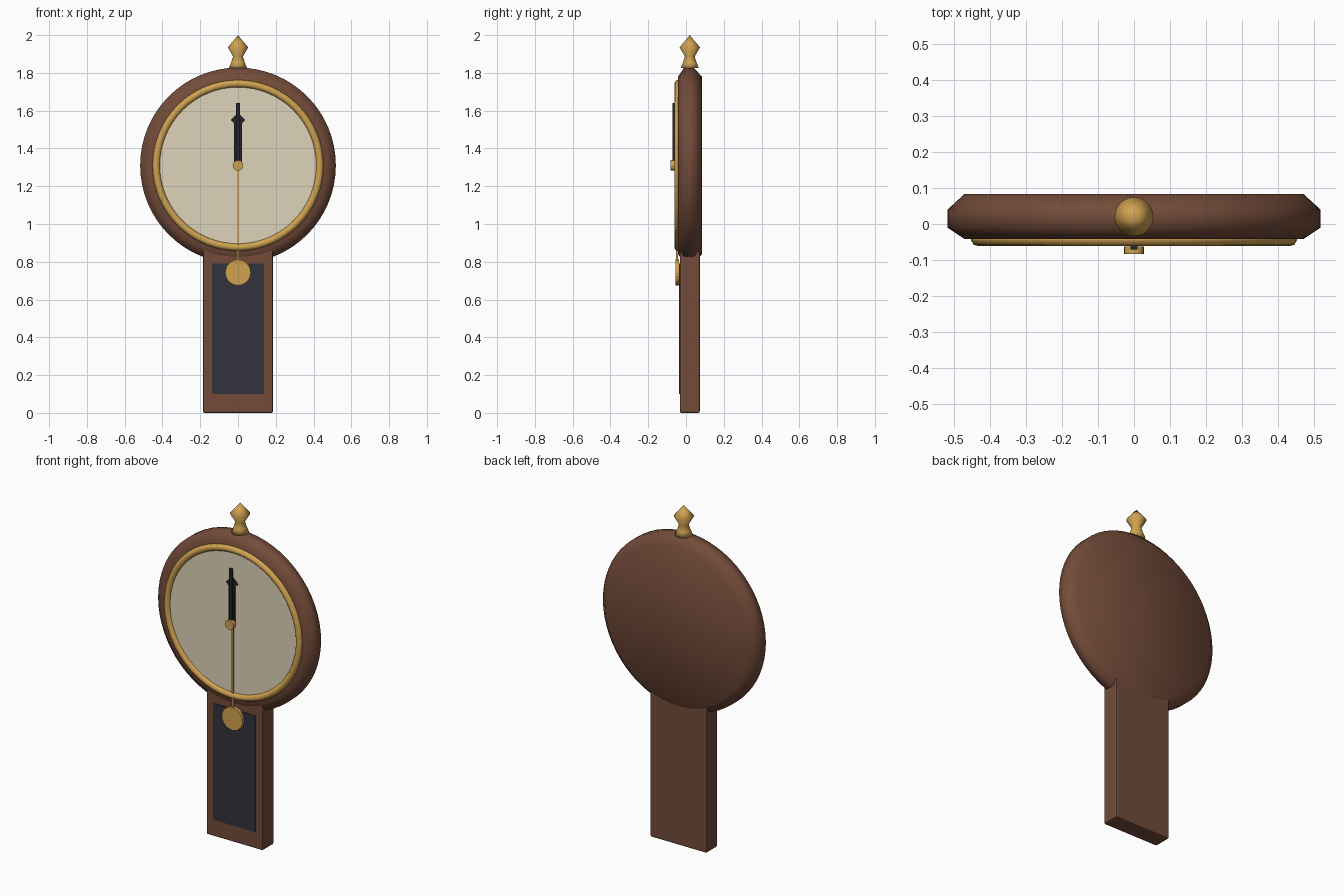
import bpy, bmesh
from math import sin, cos, pi
from mathutils import Matrix, Vector

cube = bpy.data.objects.get("Cube")
if cube:
    bpy.data.objects.remove(cube, do_unlink=True)

DIAL_Z = 1.31


def material(name, srgb):
    col = [((c / 255 + 0.055) / 1.055) ** 2.4 for c in srgb] + [1]
    m = bpy.data.materials.new(name)
    m.use_nodes = True
    m.diffuse_color = col
    bsdf = next(n for n in m.node_tree.nodes if n.type == 'BSDF_PRINCIPLED')
    bsdf.inputs["Base Color"].default_value = col
    return m


wood = material("walnut wood", (115, 75, 57))
brass = material("brass", (208, 162, 80))
cream = material("cream dial", (222, 211, 184))
dark = material("dark panel", (50, 50, 60))
black = material("black hands", (37, 37, 44))


def finish(name, bm, mat, smooth=False):
    bmesh.ops.recalc_face_normals(bm, faces=bm.faces)
    me = bpy.data.meshes.new(name)
    bm.to_mesh(me)
    bm.free()
    me.materials.append(mat)
    for p in me.polygons:
        p.use_smooth = smooth
    ob = bpy.data.objects.new(name, me)
    bpy.context.collection.objects.link(ob)
    return ob


def lathe(name, profile, mat, centre, upright=False, sides=64, closed=False, smooth=True):
    """Revolve (radius, offset) points about the y axis, or z if upright."""
    bm = bmesh.new()
    rings = []
    for r, h in profile:
        pts = []
        for i in range(sides if r else 1):
            a = 2 * pi * i / sides
            u, v = r * cos(a), r * sin(a)
            p = (u, v, h) if upright else (u, h, v)
            pts.append(bm.verts.new(Vector(p) + Vector(centre)))
        rings.append(pts)
    pairs = list(zip(rings, rings[1:])) + ([(rings[-1], rings[0])] if closed else [])
    for a, b in pairs:
        for i in range(sides):
            j = (i + 1) % sides
            quad = [a[i % len(a)], a[j % len(a)], b[j % len(b)], b[i % len(b)]]
            bm.faces.new(list(dict.fromkeys(quad)))
    return finish(name, bm, mat, smooth)


def disc(name, radius, front, back, mat, z, sides):
    rim = [(0, front), (radius, front), (radius, back), (0, back)]
    return lathe(name, rim, mat, (0, 0, z), sides=sides, smooth=False)


def box(name, x, y, z, mat, bevel=0):
    """Box spanning -x..x and the given y and z ranges."""
    bm = bmesh.new()
    size = (2 * x, y[1] - y[0], z[1] - z[0])
    mid = (0, sum(y) / 2, sum(z) / 2)
    bmesh.ops.create_cube(bm, size=1, matrix=Matrix.Translation(mid) @ Matrix.Diagonal((*size, 1)))
    ob = finish(name, bm, mat)
    if bevel:
        mod = ob.modifiers.new("edge", 'BEVEL')
        mod.width = bevel
        mod.segments = 2
    return ob


# Wooden case
lathe("round_case", [(0, -0.042), (0.47, -0.042), (0.518, -0.01), (0.518, 0.04),
                     (0.47, 0.084), (0, 0.084)], wood, (0, 0, DIAL_Z))
box("trunk", 0.185, (-0.033, 0.073), (0, 0.92), wood, 0.008)
box("trunk_panel", 0.138, (-0.038, -0.03), (0.1, 0.79), dark)

# Dial and its brass ring
disc("dial", 0.425, -0.046, -0.035, cream, DIAL_Z, 64)
lathe("bezel", [(0.453, -0.038), (0.452, -0.046), (0.445, -0.058), (0.433, -0.061),
                (0.421, -0.057), (0.414, -0.046), (0.414, -0.038)],
      brass, (0, 0, DIAL_Z), closed=True)

# Hands
box("hour_hand", 0.02, (-0.06, -0.052), (DIAL_Z, 1.55), black)
tip = box("hour_hand_diamond", 0.027, (-0.06, -0.052), (-0.027, 0.027), black)
tip.rotation_euler.y = pi / 4
tip.location.z = 1.55
box("minute_hand", 0.01, (-0.071, -0.061), (DIAL_Z, 1.64), black)
disc("hand_hub", 0.028, -0.083, -0.062, brass, DIAL_Z, 16)

# Pendulum
box("pendulum_rod", 0.005, (-0.052, -0.042), (0.75, DIAL_Z), brass)
disc("pendulum_bob", 0.068, -0.055, -0.036, brass, 0.743, 24)

# Finial on top of the case
lathe("finial", [(0, 0), (0.048, 0), (0.036, 0.03), (0.026, 0.062), (0.054, 0.11), (0, 0.175)],
      brass, (0, 0.02, 1.825), upright=True, sides=32)
